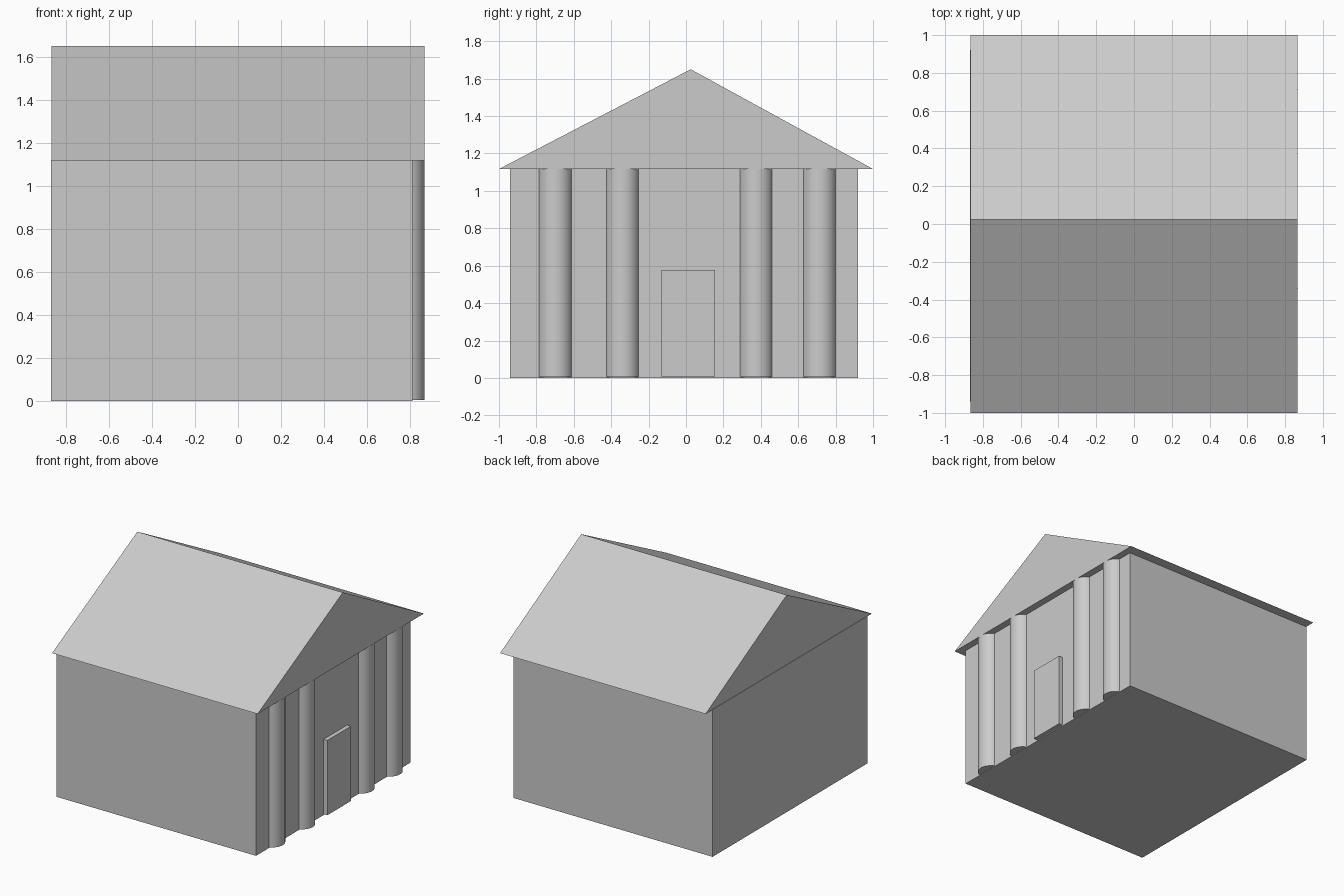
import bpy
import bmesh

if "Cube" in bpy.data.objects:
    bpy.data.objects.remove(bpy.data.objects["Cube"])


def box(name, x0, x1, y0, y1, z0, z1):
    bpy.ops.mesh.primitive_cube_add(size=1, location=((x0 + x1) / 2, (y0 + y1) / 2, (z0 + z1) / 2))
    ob = bpy.context.object
    ob.name = name
    ob.scale = (x1 - x0, y1 - y0, z1 - z0)
    bpy.ops.object.transform_apply(location=False, rotation=False, scale=True)
    return ob


# Main walls and front door
box("walls", -0.868, 0.81, -0.94, 0.92, 0, 1.12)
box("door", 0.79, 0.843, -0.13, 0.155, 0.008, 0.577)

# Gabled roof: triangular profile extruded along x
bm = bmesh.new()
profile = [(-1.0, 1.117), (1.0, 1.117), (0.025, 1.65)]
face = bm.faces.new([bm.verts.new((-0.865, y, z)) for y, z in profile])
ext = bmesh.ops.extrude_face_region(bm, geom=[face])
verts = [g for g in ext["geom"] if isinstance(g, bmesh.types.BMVert)]
bmesh.ops.translate(bm, verts=verts, vec=(1.73, 0, 0))
bmesh.ops.recalc_face_normals(bm, faces=bm.faces)
mesh = bpy.data.meshes.new("roof")
bm.to_mesh(mesh)
bm.free()
bpy.context.collection.objects.link(bpy.data.objects.new("roof", mesh))

# Round columns half sunk into the facade
for i, y in enumerate((-0.699, -0.34, 0.375, 0.713)):
    bpy.ops.mesh.primitive_cylinder_add(vertices=32, radius=0.093, depth=1.113,
                                        location=(0.774, y, 0.5615))
    bpy.context.object.name = f"column_{i + 1}"
    bpy.ops.object.shade_smooth_by_angle()
